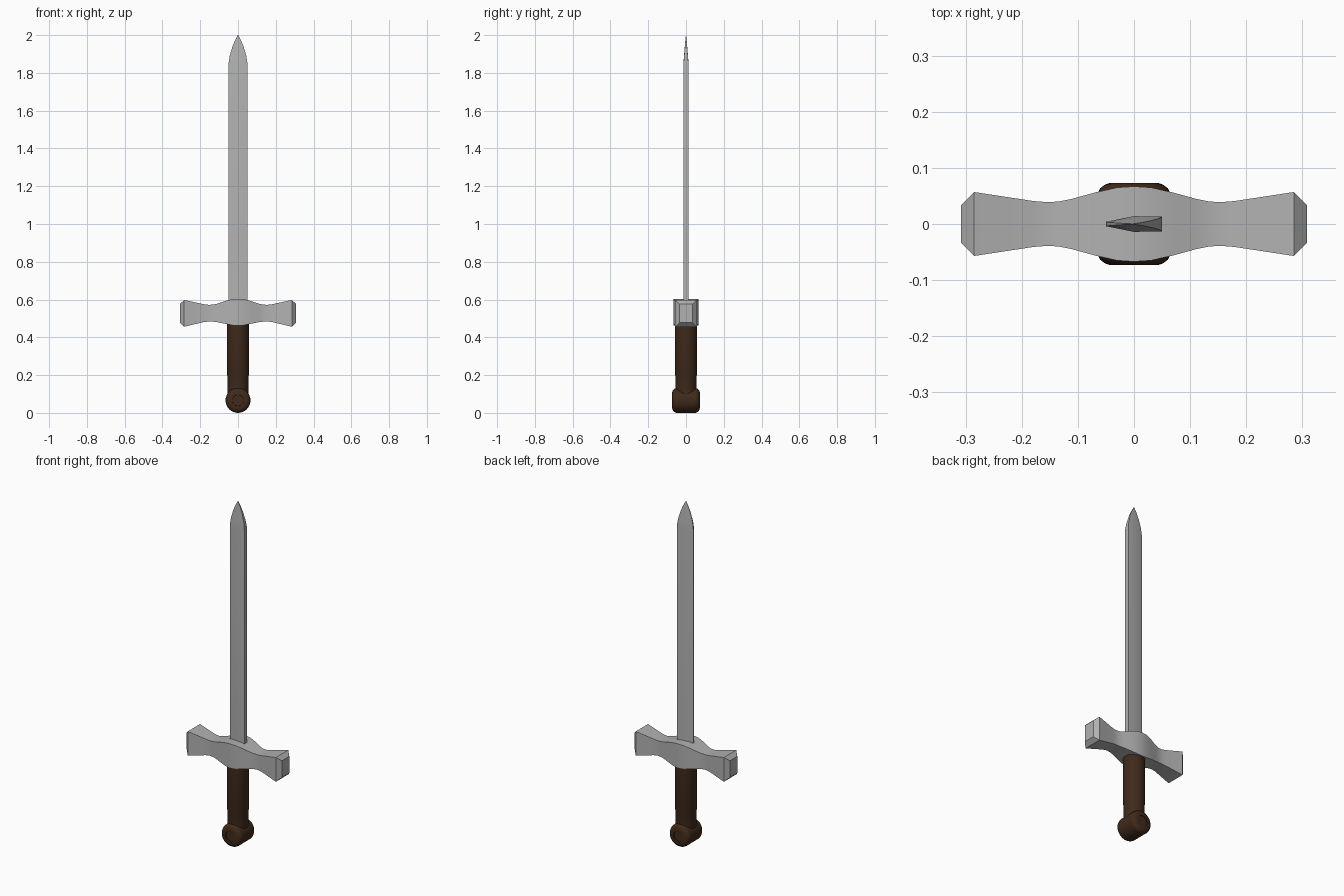
import bpy, bmesh, math
from mathutils import Matrix

if "Cube" in bpy.data.objects:
    bpy.data.objects.remove(bpy.data.objects["Cube"])


def loft(name, rings, smooth, material):
    """Skin a list of equal-length point rings and cap both ends."""
    bm = bmesh.new()
    loops = [[bm.verts.new(p) for p in ring] for ring in rings]
    n = len(loops[0])
    for a, b in zip(loops, loops[1:]):
        for i in range(n):
            j = (i + 1) % n
            bm.faces.new((a[i], a[j], b[j], b[i]))
    bm.faces.new(loops[0][::-1])
    bm.faces.new(loops[-1])
    bmesh.ops.recalc_face_normals(bm, faces=bm.faces)
    mesh = bpy.data.meshes.new(name)
    bm.to_mesh(mesh)
    bm.free()
    obj = bpy.data.objects.new(name, mesh)
    bpy.context.collection.objects.link(obj)
    mesh.materials.append(material)
    bpy.ops.object.select_all(action='DESELECT')
    obj.select_set(True)
    bpy.context.view_layer.objects.active = obj
    bpy.ops.object.shade_smooth_by_angle(angle=math.radians(smooth))
    return obj


def turned(name, profile, sides, matrix, material):
    """Lathe (radius, height) pairs around local z, then place by matrix."""
    rings = []
    for r, h in profile:
        ring = []
        for i in range(sides):
            a = 2 * math.pi * i / sides
            ring.append((r * math.cos(a), r * math.sin(a), h))
        rings.append(ring)
    obj = loft(name, rings, 30, material)
    obj.data.transform(matrix)
    return obj


def colour(name, rgb):
    mat = bpy.data.materials.new(name)
    mat.diffuse_color = (*rgb, 1)
    mat.use_nodes = True
    mat.node_tree.nodes["Principled BSDF"].inputs["Base Color"].default_value = mat.diffuse_color
    return mat


leather = colour("brown_leather", (0.05, 0.023, 0.011))
steel = colour("grey_steel", (0.44, 0.44, 0.44))

# Blade: sharp edge on the left, thicker spine on the right, tapering to a tip
blade_stations = [(0.55, 1, 1), (1.85, 1, 1), (1.89, 0.88, 0.75),
                  (1.94, 0.59, 0.45), (1.97, 0.34, 0.25), (2.0, 0.02, 0.05)]
section = [(-0.05, -0.004), (0, -0.014), (0.05, -0.013),
           (0.05, 0.013), (0, 0.014), (-0.05, 0.004)]
loft("blade", [[(x * w, y * t, z) for x, y in section]
               for z, w, t in blade_stations], 30, steel)

# Crossguard: rectangular sections (x, half depth, bottom, top), mirrored in x
half_guard = [(0, 0.067, 0.462, 0.604), (0.03, 0.065, 0.464, 0.602),
              (0.07, 0.056, 0.472, 0.592), (0.11, 0.045, 0.480, 0.578),
              (0.135, 0.040, 0.483, 0.573), (0.155, 0.039, 0.484, 0.572),
              (0.18, 0.041, 0.481, 0.575), (0.285, 0.057, 0.456, 0.598),
              (0.308, 0.034, 0.478, 0.576)]
guard = [(-x, d, b, t) for x, d, b, t in half_guard[:0:-1]] + half_guard
loft("crossguard", [[(x, -d, b), (x, d, b), (x, d, t), (x, -d, t)]
                    for x, d, b, t in guard], 25, steel)

# Grip: round handle with a shallow step above the pommel
turned("grip", [(0.056, 0.08), (0.056, 0.195), (0.059, 0.205), (0.059, 0.49)],
       32, Matrix(), leather)

# Pommel: rounded disc facing front and back, with a shallow dish on each face
half_pommel = [(0.066, 0.045), (0.065, 0.055), (0.060, 0.064), (0.052, 0.070),
               (0.043, 0.073), (0.030, 0.073), (0.029, 0.068)]
pommel = [(r, -h) for r, h in reversed(half_pommel)] + half_pommel
turned("pommel", pommel, 32,
       Matrix.Translation((0, 0, 0.066)) @ Matrix.Rotation(math.pi / 2, 4, 'X'),
       leather)
